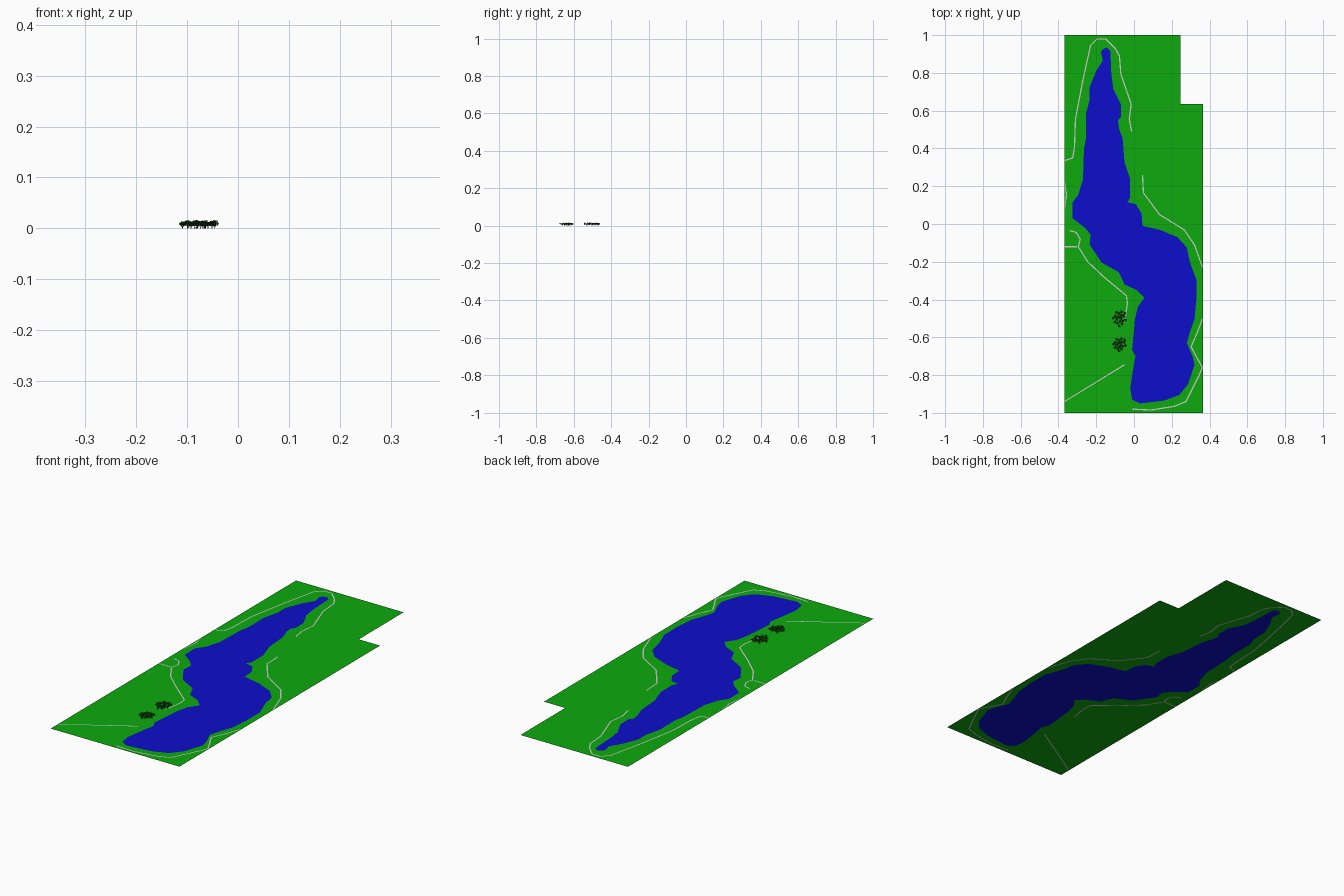
import bpy, bmesh, math, random
from mathutils import Vector, Matrix

if "Cube" in bpy.data.objects:
    bpy.data.objects.remove(bpy.data.objects["Cube"])

random.seed(4)
X0, X1 = -0.369, 0.366


def material(name, rgb):
    m = bpy.data.materials.new(name)
    m.diffuse_color = (*rgb, 1)
    m.use_nodes = True
    m.node_tree.nodes["Principled BSDF"].inputs["Base Color"].default_value = m.diffuse_color
    return m


GREEN = material("grass", (0.004, 0.40, 0.004))
BLUE = material("water", (0.004, 0.004, 0.60))
WHITE = material("path", (0.9, 0.9, 0.9))
LEAF = material("leaf", (0.01, 0.09, 0.01))
BARK = material("bark", (0.06, 0.035, 0.02))


def finish(name, bm, *mats):
    me = bpy.data.meshes.new(name)
    bm.to_mesh(me)
    bm.free()
    for m in mats:
        me.materials.append(m)
    ob = bpy.data.objects.new(name, me)
    bpy.context.collection.objects.link(ob)
    return ob


def flat_sheet(name, loops, mat):
    """Fill closed outlines at z = 0; inner outlines become holes."""
    bm = bmesh.new()
    for loop in loops:
        vs = [bm.verts.new((x, y, 0)) for x, y in loop]
        for a, b in zip(vs, vs[1:] + vs[:1]):
            bm.edges.new((a, b))
    bmesh.ops.triangle_fill(bm, edges=bm.edges[:], normal=(0, 0, 1))
    bm.normal_update()
    for f in bm.faces:
        if f.normal.z < 0:
            f.normal_flip()
    return finish(name, bm, mat)


def ribbon(points, half=0.0032):
    """Outline of a narrow mitred strip along a polyline."""
    pts = [Vector(p) for p in points]
    left, right = [], []
    for i, p in enumerate(pts):
        a = (p - pts[i - 1]).normalized() if i else None
        b = (pts[i + 1] - p).normalized() if i < len(pts) - 1 else None
        a, b = a or b, b or a
        na, nb = Vector((-a.y, a.x)), Vector((-b.y, b.x))
        n = (na + nb).normalized()
        n *= half / max(n.dot(na), 0.5)
        left.append(p + n)
        right.append(p - n)
    return [(min(max(q.x, X0 + 0.0008), X1 - 0.0008), q.y)
            for q in left + right[::-1]]


# Lake banks: west side going south, east side going north
west = [(-.165, .925), (-.175, .91), (-.165, .865), (-.20, .81), (-.235, .725),
        (-.235, .66), (-.255, .58), (-.255, .45), (-.265, .395), (-.27, .235),
        (-.295, .155), (-.325, .115), (-.325, .03), (-.26, -.02), (-.23, -.055),
        (-.235, -.11), (-.17, -.205), (-.08, -.255), (-.05, -.32), (.015, -.35),
        (.055, -.39), (.02, -.44), (.005, -.505), (0, -.56), (-.01, -.665),
        (.008, -.70), (-.005, -.77), (-.02, -.87), (-.01, -.93), (.03, -.95)]
east = [(.16, -.935), (.24, -.905), (.285, -.85), (.32, -.745), (.31, -.70),
        (.28, -.63), (.295, -.575), (.32, -.505), (.33, -.40), (.33, -.295),
        (.295, -.20), (.28, -.125), (.23, -.07), (.135, -.03), (.045, -.01),
        (.04, .055), (.01, .105), (-.035, .115), (-.02, .14), (-.02, .235),
        (-.05, .325), (-.06, .45), (-.08, .51), (-.085, .55), (-.07, .565),
        (-.07, .635), (-.11, .715), (-.12, .795), (-.125, .915), (-.145, .935)]
lake = west + east

# Footpaths around the shore
paths = {
    "north_path": [(X0, .335), (-.325, .35), (-.315, .405), (-.31, .555),
                   (-.27, .765), (-.23, .945), (-.195, .98), (-.15, .98),
                   (-.10, .93), (-.077, .89), (-.07, .795), (-.015, .635),
                   (-.025, .555), (-.013, .49)],
    "east_path": [(.045, .26), (.05, .165), (.135, .05), (.265, -.03),
                  (.32, -.11), (.363, -.23)],
    "south_path": [(.363, -.50), (.335, -.575), (.302, -.65), (.362, -.76),
                   (.345, -.80), (.275, -.94), (.215, -.965), (.09, -.985),
                   (-.01, -.98)],
    "southwest_path": [(X0, -.94), (-.05, -.745)],
    "west_path": [(-.34, -.035), (-.305, -.045), (-.285, -.08), (-.295, -.12),
                  (-.245, -.20), (-.16, -.28), (-.04, -.38), (-.035, -.42),
                  (-.05, -.52)],
    "west_spur": [(X0, -.12), (-.302, -.12)],
    "edge_path": [(X0, .225), (-.357, .155), (X0, .08)],
}
strips = {n: ribbon(p) for n, p in paths.items()}

# Ground with lake and paths cut out, then the inlays
border = [(X0, -1), (X1, -1), (X1, .635), (.245, .635), (.245, 1), (X0, 1)]
flat_sheet("ground", [border, lake] + list(strips.values()), GREEN)
flat_sheet("lake", [lake], BLUE)
for name, strip in strips.items():
    flat_sheet(name, [strip], WHITE)


def add_tree(bm, x, y, h):
    # Trunk
    r = bmesh.ops.create_cone(bm, segments=5, radius1=0.0008, radius2=0.0003,
                              depth=h * 0.8,
                              matrix=Matrix.Translation((x, y, h * 0.4)))
    for f in {f for v in r["verts"] for f in v.link_faces}:
        f.material_index = 1
    # Loose leaves filling a rounded crown
    for _ in range(70):
        d = Vector([random.gauss(0, 1) for _ in range(3)]).normalized()
        d *= random.random() ** 0.4
        c = Vector((x + d.x * 0.0075, y + d.y * 0.0075, h * (0.6 + 0.34 * d.z)))
        rot = Matrix.Rotation(random.uniform(0, 6.28), 3, 'Z') @ \
            Matrix.Rotation(random.uniform(-1.2, 1.2), 3, 'X')
        s = random.uniform(0.0008, 0.0014)
        quad = [(-s, -s, 0), (s, -s, 0), (s, s, 0), (-s, s, 0)]
        bm.faces.new([bm.verts.new(c + rot @ Vector(q)) for q in quad])


# Two groves on the west shore
for name, cy, ry in (("north_grove", -.50, .043), ("south_grove", -.637, .036)):
    bm = bmesh.new()
    for i in range(18):
        a = i * 2.39996
        k = math.sqrt((i + 0.5) / 17.5)
        add_tree(bm, -.075 + .034 * k * math.cos(a), cy + ry * k * math.sin(a),
                 random.uniform(.014, .0175))
    finish(name, bm, LEAF, BARK)
